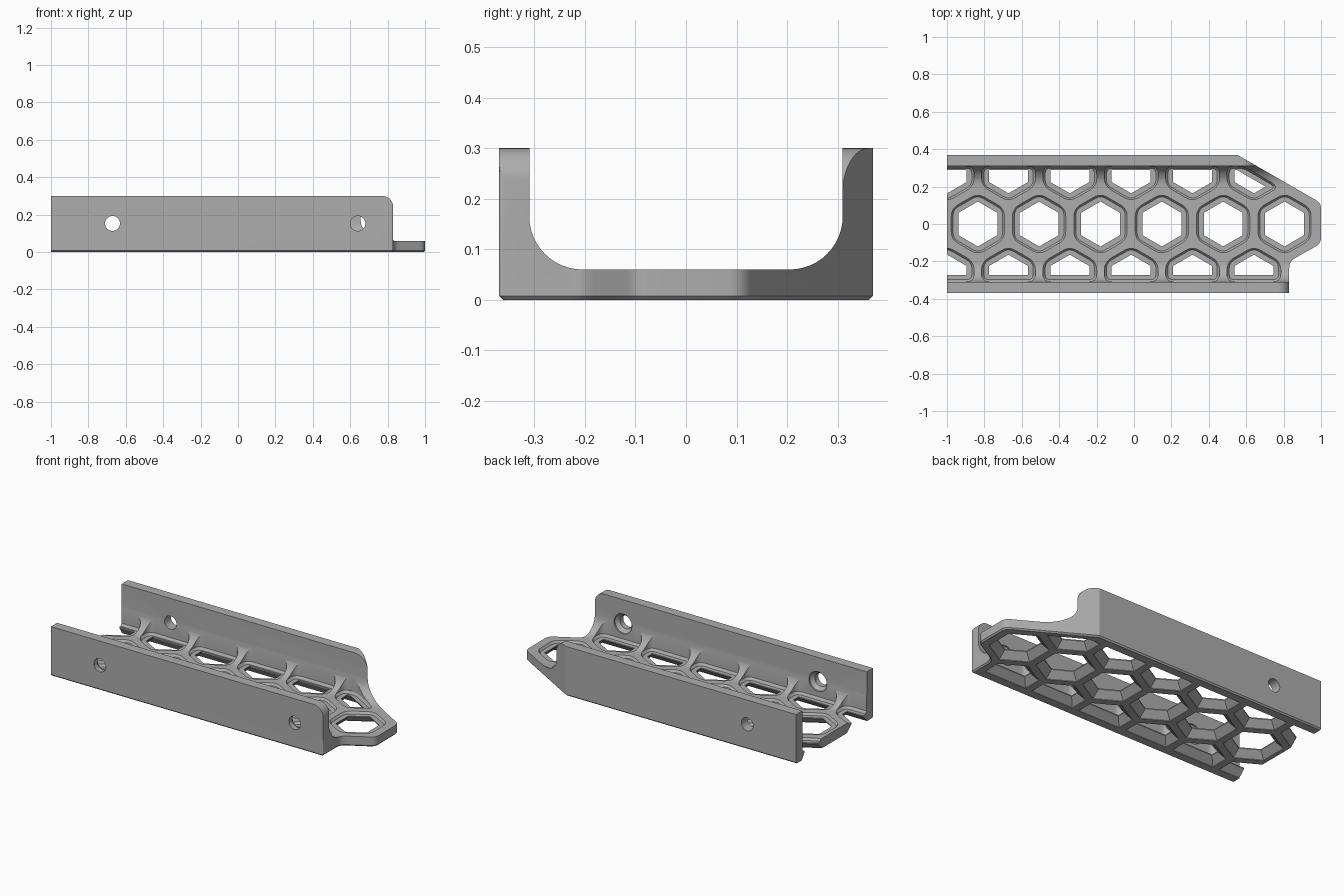
import bpy, bmesh, math
from mathutils import Vector

if "Cube" in bpy.data.objects:
    bpy.data.objects.remove(bpy.data.objects["Cube"], do_unlink=True)

PITCH = 0.328
S = math.cos(math.radians(30))
ROW = PITCH * S
INNER, FLOOR, TOP, HALF = 0.31, 0.06, 0.3, 0.37

grey = bpy.data.materials.new("plain grey")
grey.use_nodes = True
grey.diffuse_color = (0.42, 0.42, 0.42, 1)
grey.node_tree.nodes["Principled BSDF"].inputs["Base Color"].default_value = grey.diffuse_color


def make_object(name, bm):
    bmesh.ops.recalc_face_normals(bm, faces=bm.faces[:])
    mesh = bpy.data.meshes.new(name)
    bm.to_mesh(mesh)
    bm.free()
    mesh.materials.append(grey)
    ob = bpy.data.objects.new(name, mesh)
    bpy.context.collection.objects.link(ob)
    return ob


def loft(bm, *rings):
    """Closed solid through rings that have equal point counts."""
    loops = [[bm.verts.new(p) for p in ring] for ring in rings]
    n = len(loops[0])
    bm.faces.new(loops[0][::-1])
    bm.faces.new(loops[-1])
    for low, high in zip(loops, loops[1:]):
        for i in range(n):
            j = (i + 1) % n
            bm.faces.new((low[i], low[j], high[j], high[i]))


def rounded(poly, trims, steps=6):
    """Round the corners of a 2D outline by the given trim lengths."""
    out = []
    for i, p in enumerate(poly):
        t = trims[i]
        if not t:
            out.append(p)
            continue
        a, b = poly[i - 1] - p, poly[(i + 1) % len(poly)] - p
        a = p + a.normalized() * min(t, a.length * 0.45)
        b = p + b.normalized() * min(t, b.length * 0.45)
        for k in range(steps + 1):
            u = k / steps
            out.append(a * (1 - u) ** 2 + p * 2 * u * (1 - u) + b * u * u)
    return out


def clip(poly, normal, limit):
    """Keep the part of a convex outline where normal . p <= limit."""
    n, out = Vector(normal), []
    for i, p in enumerate(poly):
        q = poly[(i + 1) % len(poly)]
        dp, dq = n.dot(p) - limit, n.dot(q) - limit
        if dp <= 0:
            out.append(p)
        if dp * dq < 0:
            out.append(p.lerp(q, dp / (dp - dq)))
    return out


def cell(cx, cy, half, wall, slant, trim=0):
    """Hexagon cut off by the side wall and the slanted end."""
    poly = []
    for k in range(6):
        a = math.radians(30 + 60 * k)
        poly.append(Vector((cx + half / S * math.cos(a), cy + half / S * math.sin(a))))
    poly = clip(poly, (0, 1), wall)
    poly = clip(poly, (0, -1), wall)
    if cy > 0:
        poly = clip(poly, (0.5, S), slant)
    return rounded(poly, [trim] * len(poly))


def at_z(poly, z):
    return [(p.x, p.y, z) for p in poly]


def circle(x, r, y, n=32):
    return [(x + r * math.cos(k * math.tau / n), y, 0.153 + r * math.sin(k * math.tau / n))
            for k in range(n)]


def cut(ob, cutter):
    """Subtract the cutter, using the first solver that gives a solid."""
    mod = ob.modifiers.new("cut", "BOOLEAN")
    mod.operation = "DIFFERENCE"
    mod.object = cutter
    for solver in ("EXACT", "MANIFOLD", "FLOAT"):
        mod.solver = solver
        bpy.context.view_layer.update()
        depsgraph = bpy.context.evaluated_depsgraph_get()
        mesh = bpy.data.meshes.new_from_object(ob.evaluated_get(depsgraph))
        if len(mesh.polygons) > 4:
            ob.data = mesh
            break
    ob.modifiers.remove(mod)
    bpy.data.objects.remove(cutter, do_unlink=True)


# Solid tray block with rounded nose and chamfered underside
outline = [Vector(p) for p in [(-1, -HALF), (0.83, -HALF), (0.83, -0.2), (1, -0.103),
                               (1, 0.112), (0.552, HALF), (-1, HALF)]]
outline = rounded(outline, [0, 0.008, 0.035, 0.03, 0.03, 0, 0])
foot = [Vector((-1 + (p.x + 1) * 0.996, p.y * 0.978)) for p in outline]
bm = bmesh.new()
loft(bm, at_z(foot, 0), at_z(outline, 0.008), at_z(outline, TOP))
tray = make_object("honeycomb_tray", bm)
cutters = []

# Channel with filleted inner corners
bm = bmesh.new()
R = 0.105
bend = [(INNER - R + R * math.cos(a), FLOOR + R - R * math.sin(a))
        for a in [math.radians(k * 7.5) for k in range(13)]]
profile = [(INNER, 0.5)] + bend + [(-y, z) for y, z in reversed(bend)] + [(-INNER, 0.5)]
loft(bm, [(-1.2, y, z) for y, z in profile], [(1.2, y, z) for y, z in profile])
cutters.append(make_object("channel_cutter", bm))

# Rounded top corners of the two side wall ends
bm = bmesh.new()
for x, y, r in [(0.83, -0.4, 0.06), (0.657, 0.3, 0.09)]:
    corner = [(x - r + r * math.sin(a), TOP - r + r * math.cos(a))
              for a in [math.radians(k * 9) for k in range(11)]]
    corner += [(x + 0.1, TOP - r), (x + 0.1, TOP + 0.1), (x - r, TOP + 0.1)]
    loft(bm, [(u, y, z) for u, z in corner], [(u, y + 0.1, z) for u, z in corner])
cutters.append(make_object("corner_cutter", bm))

# Honeycomb: flared underside, through hole, stepped top recess
centres = [(-0.835 + PITCH * i, 0) for i in range(6)]
centres += [(-0.999 + PITCH * i, sign * ROW) for i in range(6) for sign in (-1, 1)]
flare, through, recess = bmesh.new(), bmesh.new(), bmesh.new()
for cx, cy in centres:
    hole = cell(cx, cy, 0.104, 0.288 if cy > 0 else 0.272, 0.525)
    wide = cell(cx, cy, 0.142, 0.312, 0.56)
    low = cell(cx, cy, 0.132, 0.298, 0.55, 0.03)
    high = cell(cx, cy, 0.144, 0.309, 0.56, 0.045)
    loft(flare, at_z(wide, -0.02), at_z(wide, 0.003), at_z(hole, 0.041))
    loft(through, at_z(hole, 0.03), at_z(hole, 0.2))
    loft(recess, at_z(low, 0.047), at_z(high, 0.062), at_z(high, 0.29))
for name, part in [("flare_cutter", flare), ("hole_cutter", through), ("recess_cutter", recess)]:
    cutters.append(make_object(name, part))

# Screw holes, countersunk on the inside of the front wall
screw, sink = bmesh.new(), bmesh.new()
for x, y_end in [(-0.671, 0.5), (0.641, -0.1)]:
    loft(screw, circle(x, 0.04, -0.5), circle(x, 0.04, y_end))
    loft(sink, circle(x, 0.039, -0.338), circle(x, 0.06, -0.318), circle(x, 0.06, -0.15))
cutters += [make_object("screw_cutter", screw), make_object("countersink_cutter", sink)]

# Cut the tray and shade it
for cutter in cutters:
    cutter.hide_render = True
    cut(tray, cutter)
bpy.ops.object.select_all(action="DESELECT")
bpy.context.view_layer.objects.active = tray
tray.select_set(True)
bpy.ops.object.shade_smooth_by_angle(angle=math.radians(25))
